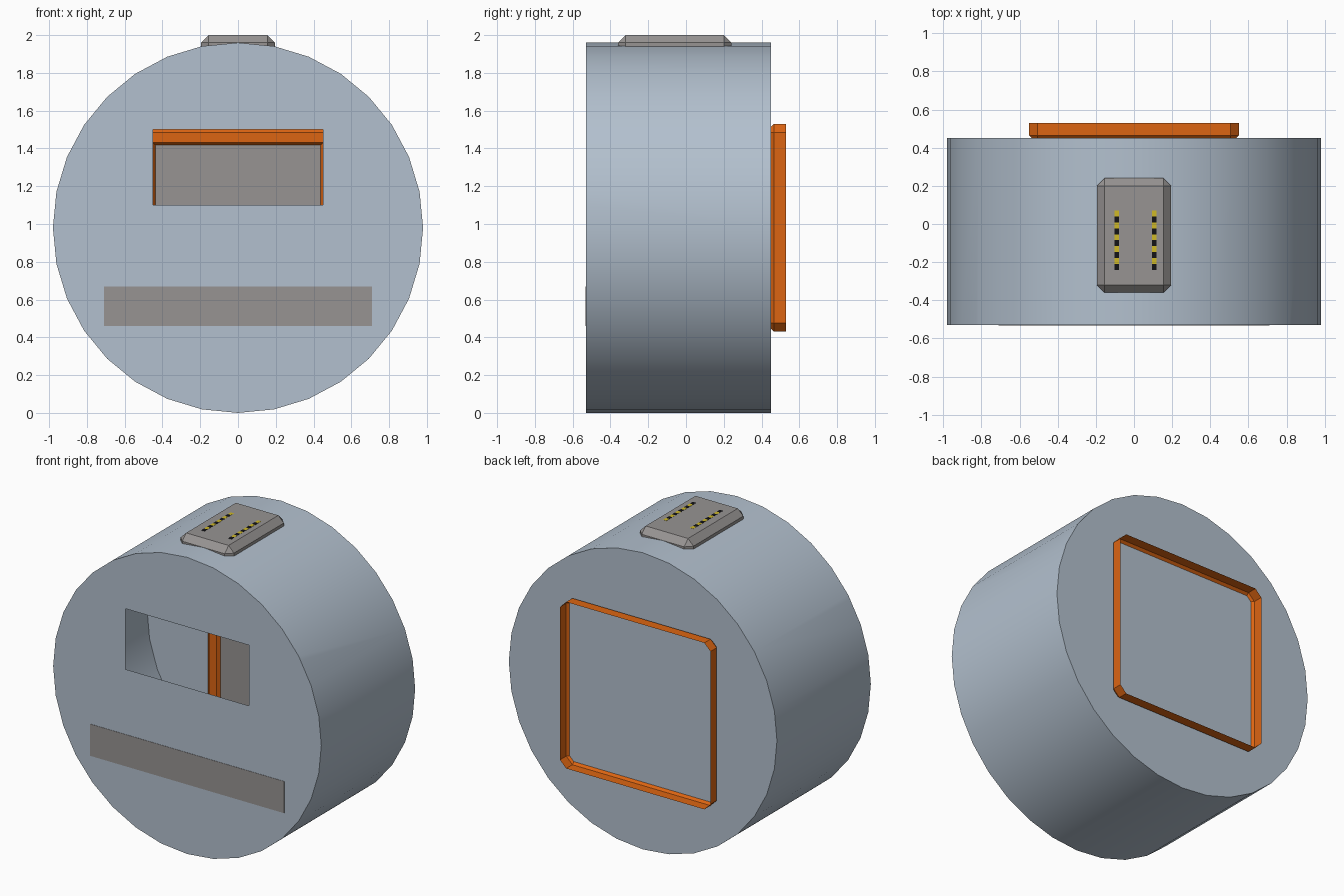
import bpy, bmesh, math
from mathutils import Matrix, Vector

if "Cube" in bpy.data.objects:
    bpy.data.objects.remove(bpy.data.objects["Cube"])


def material(name, rgb):
    m = bpy.data.materials.new(name)
    m.diffuse_color = (*rgb, 1)
    m.use_nodes = True
    m.node_tree.nodes["Principled BSDF"].inputs["Base Color"].default_value = m.diffuse_color
    return m


BODY = material("pale_blue_grey", (0.45, 0.53, 0.62))
ORANGE = material("orange", (0.72, 0.13, 0.006))
GREY = material("warm_grey", (0.31, 0.295, 0.29))
YELLOW = material("yellow", (0.62, 0.48, 0.02))
BLACK = material("black", (0.006, 0.006, 0.008))


def finish(bm, name, *mats):
    mesh = bpy.data.meshes.new(name)
    bm.to_mesh(mesh)
    bm.free()
    ob = bpy.data.objects.new(name, mesh)
    bpy.context.collection.objects.link(ob)
    for m in mats:
        mesh.materials.append(m)
    return ob


def box(lo, hi, chamfer=0):
    bm = bmesh.new()
    lo, hi = Vector(lo), Vector(hi)
    bmesh.ops.create_cube(bm, size=1, matrix=Matrix.Translation((lo + hi) / 2)
                          @ Matrix.Diagonal((*(hi - lo), 1)))
    if chamfer:
        bmesh.ops.bevel(bm, geom=bm.edges[:], offset=chamfer, offset_type='OFFSET',
                        segments=1, profile=0.5, affect='EDGES')
    return bm


# Drum body: hollow shell lying along y, with a window cut in the front cap
R, FRONT, BACK = 0.98, -0.53, 0.45
bm = bmesh.new()
bmesh.ops.create_cone(bm, cap_ends=True, segments=32, radius1=R, radius2=R, depth=BACK - FRONT,
                      matrix=Matrix.Translation((0, (FRONT + BACK) / 2, R))
                      @ Matrix.Rotation(math.pi / 2, 4, 'X'))


def front_faces():
    return [f for f in bm.faces if all(abs(v.co.y - FRONT) < 1e-4 for v in f.verts)]


for co, no in [((-0.45, 0, 0), (1, 0, 0)), ((0.45, 0, 0), (1, 0, 0)),
               ((0, 0, 1.1), (0, 0, 1)), ((0, 0, 1.5), (0, 0, 1))]:
    faces = front_faces()
    edges = {e for f in faces for e in f.edges}
    verts = {v for f in faces for v in f.verts}
    bmesh.ops.bisect_plane(bm, geom=[*faces, *edges, *verts], plane_co=co, plane_no=no)
hole = []
for f in front_faces():
    c = f.calc_center_bounds()
    if abs(c.x) < 0.45 and 1.1 < c.z < 1.5:
        hole.append(f)
bmesh.ops.delete(bm, geom=hole, context='FACES')
body = finish(bm, "drum_body", BODY)
bpy.context.view_layer.objects.active = body
body.select_set(True)
bpy.ops.object.shade_smooth_by_angle(angle=math.radians(30))

# Screen housing: chamfered tray pushed through the back, open behind, grey screen inside
bm = box((-0.55, 0.42, 0.43), (0.55, 0.65, 1.53), 0.045)
bmesh.ops.bisect_plane(bm, geom=[*bm.verts, *bm.edges, *bm.faces],
                       plane_co=(0, 0.53, 0), plane_no=(0, 1, 0), clear_outer=True)
bm.normal_update()
screen = min(bm.faces, key=lambda f: f.calc_center_median().y)
bmesh.ops.inset_region(bm, faces=[screen], thickness=0.075)
bmesh.ops.inset_region(bm, faces=[screen], thickness=0.02, depth=-0.02)
screen.material_index = 1
finish(bm, "screen_housing", ORANGE, GREY)

# Front slot panel
finish(box((-0.71, FRONT - 0.002, 0.46), (0.71, FRONT + 0.004, 0.67)), "front_panel", GREY)

# Top button
finish(box((-0.195, -0.36, 1.90), (0.195, 0.24, 2.0), 0.04), "top_button", GREY)

# Dashed yellow and black strips on the button
for side, x in (("left", -0.09), ("right", 0.107)):
    for i in range(10):
        y = -0.24 + i * 0.031
        w = 0.012
        finish(box((x - w, y, 1.998), (x + w, y + 0.031, 2.001)),
               f"{side}_dash_{i + 1}", YELLOW if i % 2 else BLACK)
